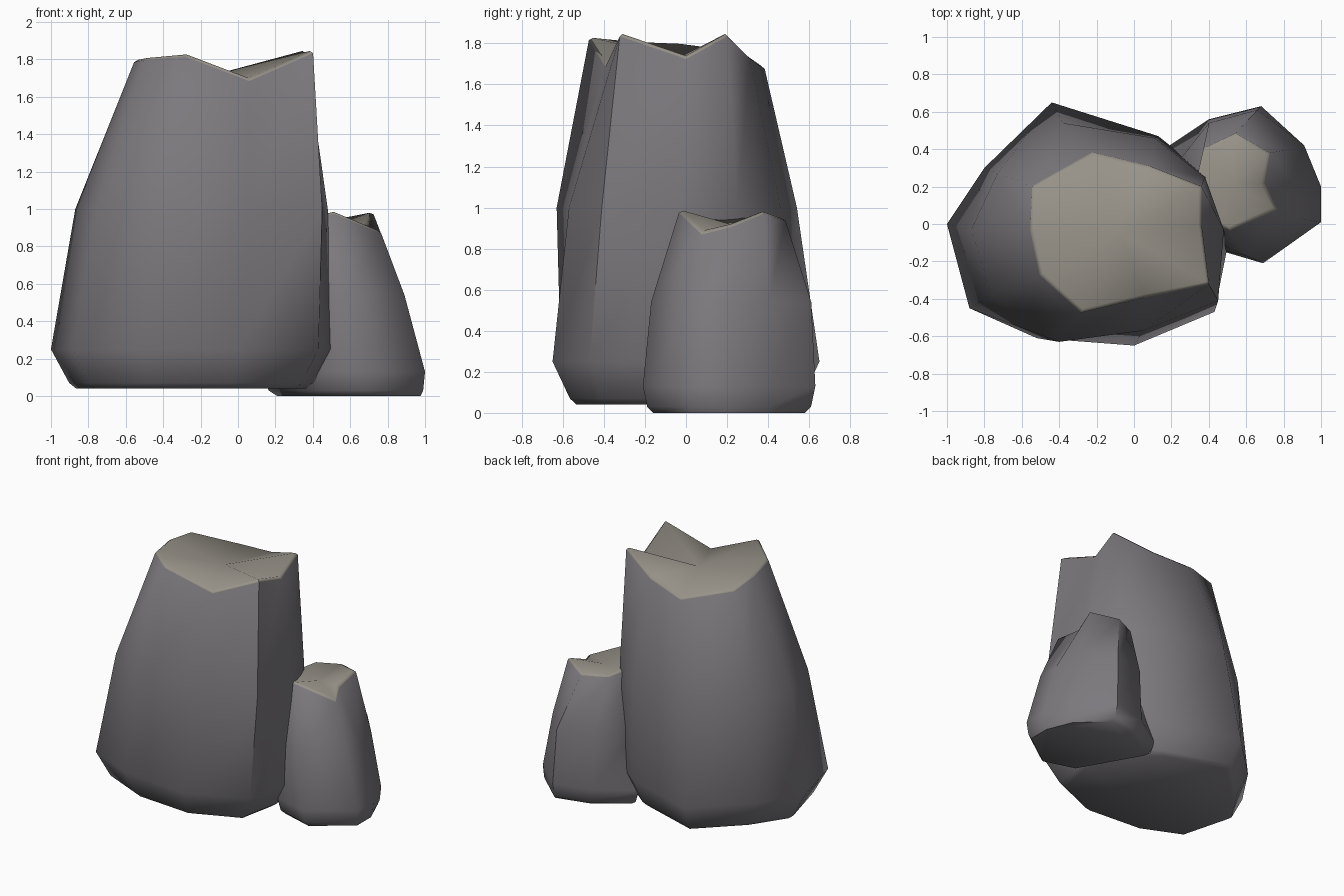
import bpy, bmesh, math

if "Cube" in bpy.data.objects:
    bpy.data.objects.remove(bpy.data.objects["Cube"])


def colour(name, rgb):
    mat = bpy.data.materials.new(name)
    mat.diffuse_color = (*rgb, 1)
    mat.use_nodes = True
    mat.node_tree.nodes["Principled BSDF"].inputs["Base Color"].default_value = mat.diffuse_color
    return mat


STONE = colour("dark_stone", (.20, .19, .205))
BROKEN = colour("broken_stone", (.31, .29, .25))


def make_rock(name, top, hub_z, middle, mid_z, wide, wide_z, foot, pivot):
    """Loft matching rings of corners into a closed rock with a jagged top."""
    rings = [[(pivot[0] + (x - pivot[0]) * s, pivot[1] + (y - pivot[1]) * s, z)
              for x, y in wide] for s, z in foot]
    rings.append([(x, y, wide_z) for x, y in wide])
    rings.append([(x, y, mid_z) for x, y in middle])
    rings.append(top)

    bm = bmesh.new()
    loops = [[bm.verts.new(p) for p in ring] for ring in rings]
    n = len(top)
    for low, high in zip(loops, loops[1:]):
        for i in range(n):
            j = (i + 1) % n
            bm.faces.new((low[i], low[j], high[j], high[i]))
    bm.faces.new(loops[0][::-1])

    # Broken top surface, fanned from its centre
    hub = bm.verts.new([sum(p[k] for p in top) / n for k in range(2)] + [hub_z])
    for i in range(n):
        bm.faces.new((loops[-1][i], loops[-1][(i + 1) % n], hub))
    bmesh.ops.recalc_face_normals(bm, faces=bm.faces)

    # Worn top rim
    rim = [e for e in bm.edges if e.verts[0] in loops[-1] and e.verts[1] in loops[-1]]
    bmesh.ops.bevel(bm, geom=rim, offset=0.015, segments=1, affect='EDGES',
                    profile=0.5, clamp_overlap=True)

    # Lighter stone where the top has broken off
    bm.normal_update()
    for f in bm.faces:
        f.material_index = int(f.normal.z > .5 and f.calc_center_median().z > mid_z)

    mesh = bpy.data.meshes.new(name)
    bm.to_mesh(mesh)
    bm.free()
    mesh.materials.append(STONE)
    mesh.materials.append(BROKEN)
    obj = bpy.data.objects.new(name, mesh)
    bpy.context.collection.objects.link(obj)
    bpy.ops.object.select_all(action='DESELECT')
    obj.select_set(True)
    bpy.context.view_layer.objects.active = obj
    bpy.ops.object.shade_smooth_by_angle(angle=math.radians(55))
    return obj


# Tall rock
make_rock(
    "large_rock",
    top=[(.36, 0, 1.74), (.36, .20, 1.85), (.08, .31, 1.74), (-.22, .38, 1.69),
         (-.54, .20, 1.77), (-.55, -.03, 1.80), (-.50, -.27, 1.81),
         (-.28, -.47, 1.83), (.06, -.39, 1.70), (.40, -.32, 1.85)],
    hub_z=1.73,
    middle=[(.48, -.03), (.38, .25), (.11, .46), (-.38, .54), (-.73, .27),
            (-.87, -.03), (-.76, -.38), (-.40, -.63), (.05, -.57), (.45, -.41)],
    mid_z=1.0,
    wide=[(.50, -.12), (.39, .26), (.13, .47), (-.44, .65), (-.80, .30),
          (-1, 0), (-.88, -.45), (-.52, -.61), (0, -.65), (.43, -.47)],
    wide_z=.25,
    foot=[(.82, .04), (.87, .07)],
    pivot=(-.25, 0))

# Short rock beside it
make_rock(
    "small_rock",
    top=[(.69, .22, .92), (.72, .38, .985), (.54, .48, .95), (.37, .40, .95),
         (.32, .15, .95), (.40, .02, .96), (.51, -.03, .99), (.76, .08, .885)],
    hub_z=.92,
    middle=[(.89, .20), (.84, .40), (.66, .61), (.40, .54),
            (.21, .30), (.40, -.08), (.60, -.17), (.89, .03)],
    mid_z=.54,
    wide=[(1, .20), (.91, .42), (.68, .63), (.40, .56),
          (.13, .38), (.42, -.13), (.69, -.21), (1, .01)],
    wide_z=.13,
    foot=[(.88, 0), (.95, .03)],
    pivot=(.80, .21))
